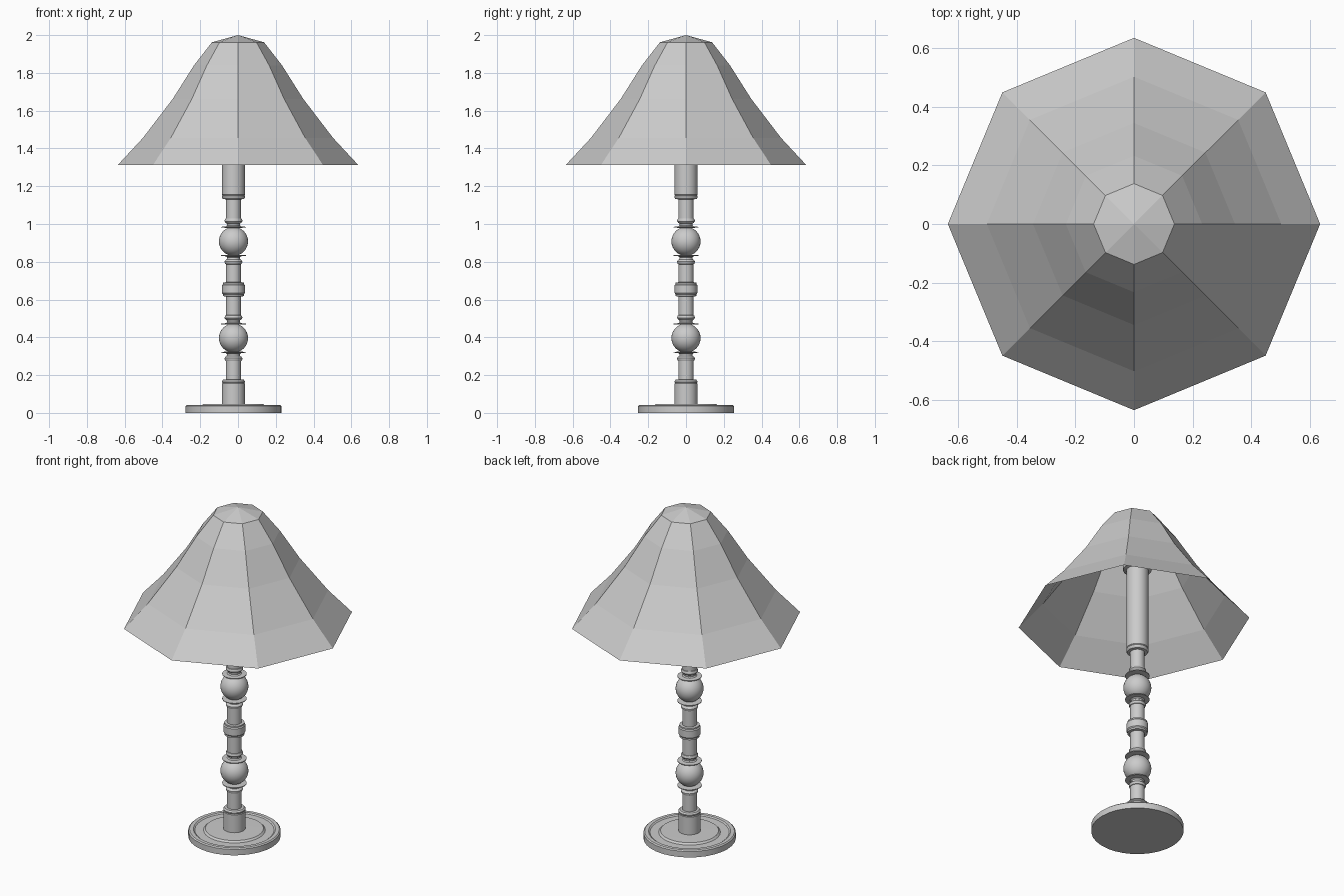
import bpy, bmesh, math

if "Cube" in bpy.data.objects:
    bpy.data.objects.remove(bpy.data.objects["Cube"])

COL_X = -0.024  # the stand sits slightly left of the shade axis


def lathe(name, profile, segments, x=0.0, smooth=True, closed=True):
    """Revolve (radius, z) points, listed bottom to top, about a vertical axis."""
    bm = bmesh.new()
    rings = []
    for r, z in profile:
        if r == 0:
            rings.append([bm.verts.new((0, 0, z))] * segments)
        else:
            rings.append([bm.verts.new((r * math.cos(math.tau * i / segments),
                                        r * math.sin(math.tau * i / segments), z))
                          for i in range(segments)])
    for a, b in zip(rings, rings[1:]):
        for i in range(segments):
            j = (i + 1) % segments
            corners = list(dict.fromkeys((a[i], a[j], b[j], b[i])))
            bm.faces.new(corners)
    if closed:
        for ring in (rings[0], rings[-1]):
            if len(set(ring)) > 1:
                bm.faces.new(ring)
    bmesh.ops.recalc_face_normals(bm, faces=bm.faces)
    mesh = bpy.data.meshes.new(name)
    bm.to_mesh(mesh)
    bm.free()
    obj = bpy.data.objects.new(name, mesh)
    bpy.context.collection.objects.link(obj)
    obj.location.x = x
    if smooth:
        bpy.ops.object.select_all(action='DESELECT')
        obj.select_set(True)
        bpy.context.view_layer.objects.active = obj
        bpy.ops.object.shade_smooth_by_angle(angle=math.radians(30))
    return obj


# Octagonal open shade with a shallow pointed cap
lathe("lamp_shade", [(0.636, 1.313), (0.503, 1.456), (0.345, 1.663), (0.233, 1.84),
                     (0.138, 1.962), (0, 2.0)], 8, smooth=False, closed=False)

# Round foot with stepped rings on top
lathe("base_plate", [(0, 0), (0.254, 0), (0.254, 0.036), (0.247, 0.042), (0.226, 0.042),
                     (0.218, 0.036), (0.17, 0.036), (0.16, 0.046), (0, 0.048)], 32, COL_X)

# Lower sleeve with a small lip
lathe("base_sleeve", [(0.061, 0.04), (0.061, 0.155), (0.058, 0.158), (0.061, 0.162),
                      (0.061, 0.168), (0.054, 0.176), (0.035, 0.178)], 32, COL_X)

# Straight necks between the turned ornaments
for name, z0, z1 in (("lower_neck", 0.16, 0.285), ("middle_neck", 0.505, 0.80),
                     ("upper_neck", 1.02, 1.15)):
    lathe(name, [(0.04, z0), (0.04, z1)], 32, COL_X)

# Turned balls, each with a mirrored thin disc and bead above and below
ornament = [(0.03, -0.125), (0.043, -0.12), (0.047, -0.111), (0.047, -0.106),
            (0.042, -0.099), (0.036, -0.095), (0.034, -0.085), (0.04, -0.079),
            (0.067, -0.077), (0.067, -0.073), (0.02, -0.071)]
for label, zc in (("lower", 0.396), ("upper", 0.908)):
    ball = [(0.077 * math.sin(math.pi * k / 16), zc - 0.077 * math.cos(math.pi * k / 16))
            for k in range(1, 16)]
    lathe(label + "_ball", [(0, zc - 0.077)] + ball + [(0, zc + 0.077)], 32, COL_X)
    lathe(label + "_ball_bottom_ring", [(r, zc + z) for r, z in ornament], 32, COL_X)
    lathe(label + "_ball_top_ring", [(r, zc - z) for r, z in reversed(ornament)], 32, COL_X)

# Collar in the middle of the stem
lathe("middle_collar", [(0.04, 0.616), (0.055, 0.618), (0.055, 0.628), (0.06, 0.634),
                        (0.06, 0.676), (0.055, 0.682), (0.055, 0.69), (0.04, 0.692)],
      32, COL_X)

# Tall lamp socket, flanged at the top inside the shade
lathe("lamp_socket", [(0.035, 1.13), (0.056, 1.132), (0.061, 1.14), (0.061, 1.148),
                      (0.058, 1.152), (0.061, 1.156), (0.061, 1.65), (0.078, 1.655),
                      (0.078, 1.685), (0.06, 1.69), (0, 1.69)], 32, COL_X)
